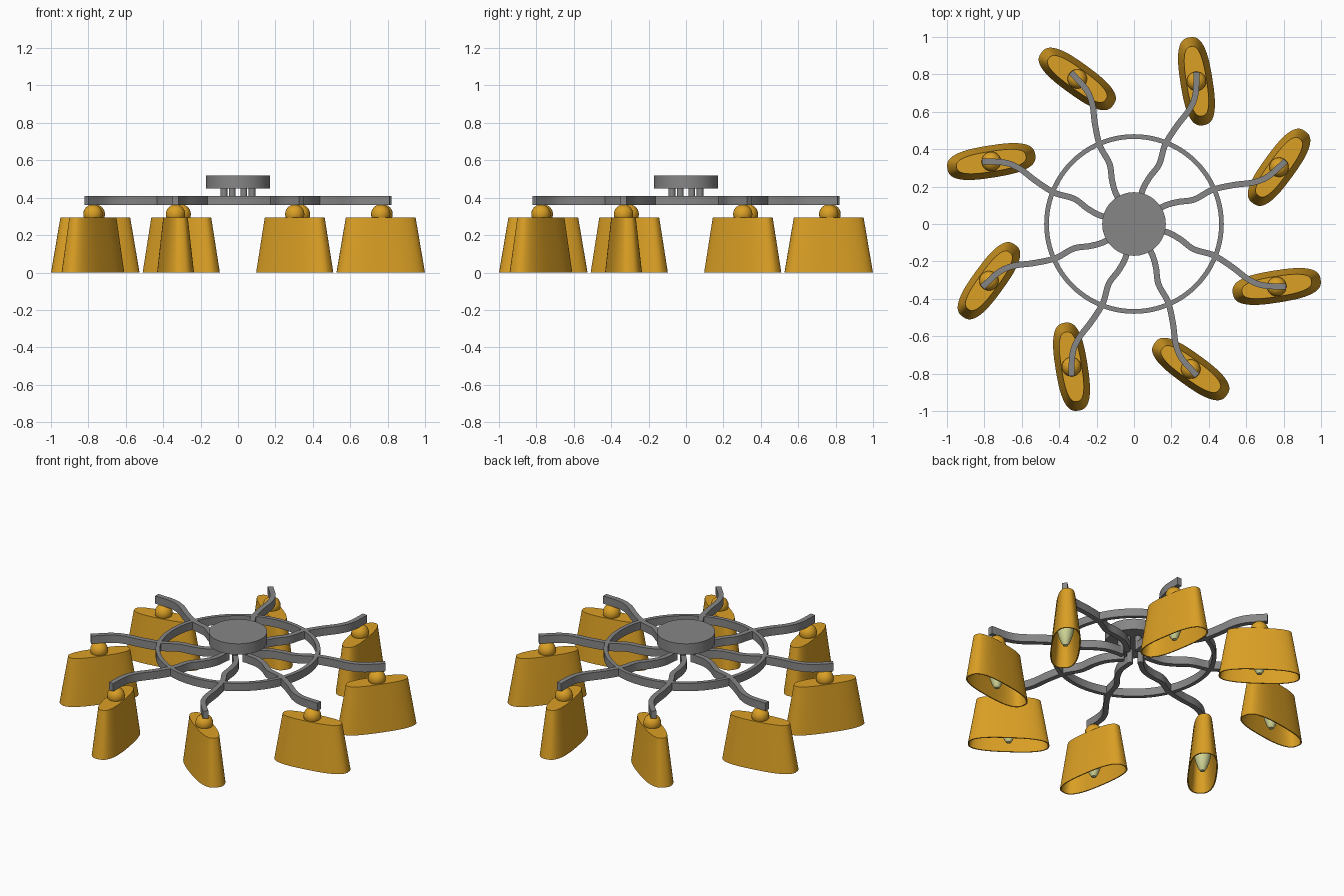
import bpy
import bmesh
from math import cos, sin, pi, radians, copysign
from mathutils import Vector, Matrix

cube = bpy.data.objects.get("Cube")
if cube:
    bpy.data.objects.remove(cube, do_unlink=True)

COUNT = 8            # number of arms and shades
ARM_LOW, ARM_HIGH = 0.36, 0.41


def material(name, rgb):
    mat = bpy.data.materials.new(name)
    mat.use_nodes = True
    color = (*rgb, 1.0)
    mat.diffuse_color = color
    mat.node_tree.nodes["Principled BSDF"].inputs["Base Color"].default_value = color
    return mat


metal = material("grey metal", (0.24, 0.24, 0.24))
amber = material("amber shade", (0.71, 0.35, 0.018))
glow = material("pale bulb", (0.62, 0.65, 0.3))


def finish(name, bm, mat, angle=35):
    """Turn a bmesh into a smooth-shaded object with sharp edges kept."""
    bmesh.ops.remove_doubles(bm, verts=bm.verts, dist=0.0002)
    bmesh.ops.recalc_face_normals(bm, faces=bm.faces)
    mesh = bpy.data.meshes.new(name)
    bm.to_mesh(mesh)
    bm.free()
    mesh.materials.append(mat)
    obj = bpy.data.objects.new(name, mesh)
    bpy.context.collection.objects.link(obj)
    bpy.ops.object.select_all(action='DESELECT')
    obj.select_set(True)
    bpy.context.view_layer.objects.active = obj
    bpy.ops.object.shade_smooth_by_angle(angle=radians(angle))
    return obj


def bridge(bm, rings, closed_path=False):
    """Join successive loops of vertices with quads."""
    pairs = list(zip(rings, rings[1:]))
    if closed_path:
        pairs.append((rings[-1], rings[0]))
    for low, high in pairs:
        n = len(low)
        for i in range(n):
            j = (i + 1) % n
            bm.faces.new((low[i], low[j], high[j], high[i]))


def loft(name, sections, mat, segments=32, power=2.0, closed=False):
    """Stack rounded outlines given as (half length, half width, height)."""
    bm = bmesh.new()
    rings = []
    for a, b, z in sections:
        ring = []
        for i in range(segments):
            t = 2 * pi * i / segments
            c, s = cos(t), sin(t)
            x = a * copysign(abs(c) ** (2 / power), c)
            y = b * copysign(abs(s) ** (2 / power), s)
            ring.append(bm.verts.new((x, y, z)))
        rings.append(ring)
    bridge(bm, rings, closed)
    return finish(name, bm, mat)


def lathe(name, profile, mat, segments=32, closed=False):
    return loft(name, [(r, r, z) for r, z in profile], mat, segments, closed=closed)


def around(obj, place=Matrix()):
    """Repeat an object evenly around the centre, sharing its mesh."""
    base = obj.name
    for k in range(COUNT):
        part = obj if k == 0 else bpy.data.objects.new(base, obj.data)
        if k:
            bpy.context.collection.objects.link(part)
        part.name = f"{base}_{k + 1}"
        part.matrix_world = Matrix.Rotation(2 * pi * k / COUNT, 4, 'Z') @ place


def smooth_path(points, steps=6):
    """Catmull-Rom curve through the points."""
    pts = [Vector(p) for p in points]
    pts = [2 * pts[0] - pts[1]] + pts + [2 * pts[-1] - pts[-2]]
    path = []
    for p0, p1, p2, p3 in zip(pts, pts[1:], pts[2:], pts[3:]):
        for i in range(steps):
            t = i / steps
            path.append(0.5 * (2 * p1 + (p2 - p0) * t
                               + (2 * p0 - 5 * p1 + 4 * p2 - p3) * t ** 2
                               + (3 * p1 - p0 - 3 * p2 + p3) * t ** 3))
    path.append(pts[-2])
    return path


def flat_bar(name, points, width, low, high, mat):
    """Sweep an upright rectangular section along a flat path."""
    path = smooth_path(points)
    bm = bmesh.new()
    rings = []
    for i, p in enumerate(path):
        along = path[min(i + 1, len(path) - 1)] - path[max(i - 1, 0)]
        side = Vector((-along.y, along.x)).normalized() * width / 2
        corners = [(p + side, low), (p - side, low), (p - side, high), (p + side, high)]
        rings.append([bm.verts.new((q.x, q.y, z)) for q, z in corners])
    bridge(bm, rings)
    bm.faces.new(rings[0])
    bm.faces.new(rings[-1])
    return finish(name, bm, mat)


# Ceiling plate
lathe("ceiling_plate", [(0, 0.45), (0.17, 0.45), (0.17, 0.52), (0, 0.52)], metal, 64)

# Hoop that ties the arms together
lathe("hoop", [(0.455, ARM_LOW), (0.48, ARM_LOW), (0.48, ARM_HIGH), (0.455, ARM_HIGH)],
      metal, 96, closed=True)

# Wavy arms
arm_path = [(0.07, -0.03), (0.17, -0.042), (0.245, -0.08), (0.32, -0.135), (0.425, -0.167),
            (0.525, -0.23), (0.61, -0.295), (0.69, -0.328), (0.812, -0.335)]
around(flat_bar("arm", arm_path, 0.032, ARM_LOW, ARM_HIGH, metal))

# Short posts between the arms and the plate
post = lathe("post", [(0, 0.36), (0.018, 0.36), (0.018, 0.46), (0, 0.46)], metal, 16)
around(post, Matrix.Translation((0.075, -0.031, 0)))

# Shades: thin oblong shells, closed on top and open below
hang = Matrix.Translation((0.763, -0.334, 0)) @ Matrix.Rotation(radians(9), 4, 'Z')
wall = 0.007
shade = loft("shade", [(0, 0, 0.295), (0.188, 0.054, 0.295), (0.238, 0.086, 0),
                       (0.238 - wall, 0.086 - wall, 0),
                       (0.188 - wall, 0.054 - wall, 0.295 - wall),
                       (0, 0, 0.295 - wall)], amber, 48, power=2.7)
around(shade, hang)

# Round caps on top of the shades
cap_profile = [(0.052 * cos(t), 0.312 + 0.052 * sin(t))
               for t in (-pi / 2 + pi * i / 12 for i in range(13))]
around(lathe("shade_cap", cap_profile, amber, 24), hang)

# Bulbs
bulb_profile = [(0, 0.012), (0.014, 0.016), (0.026, 0.035), (0.04, 0.075), (0.049, 0.115),
                (0.049, 0.145), (0.04, 0.18), (0.024, 0.21), (0.02, 0.29), (0, 0.29)]
around(lathe("bulb", bulb_profile, glow, 24), hang)
